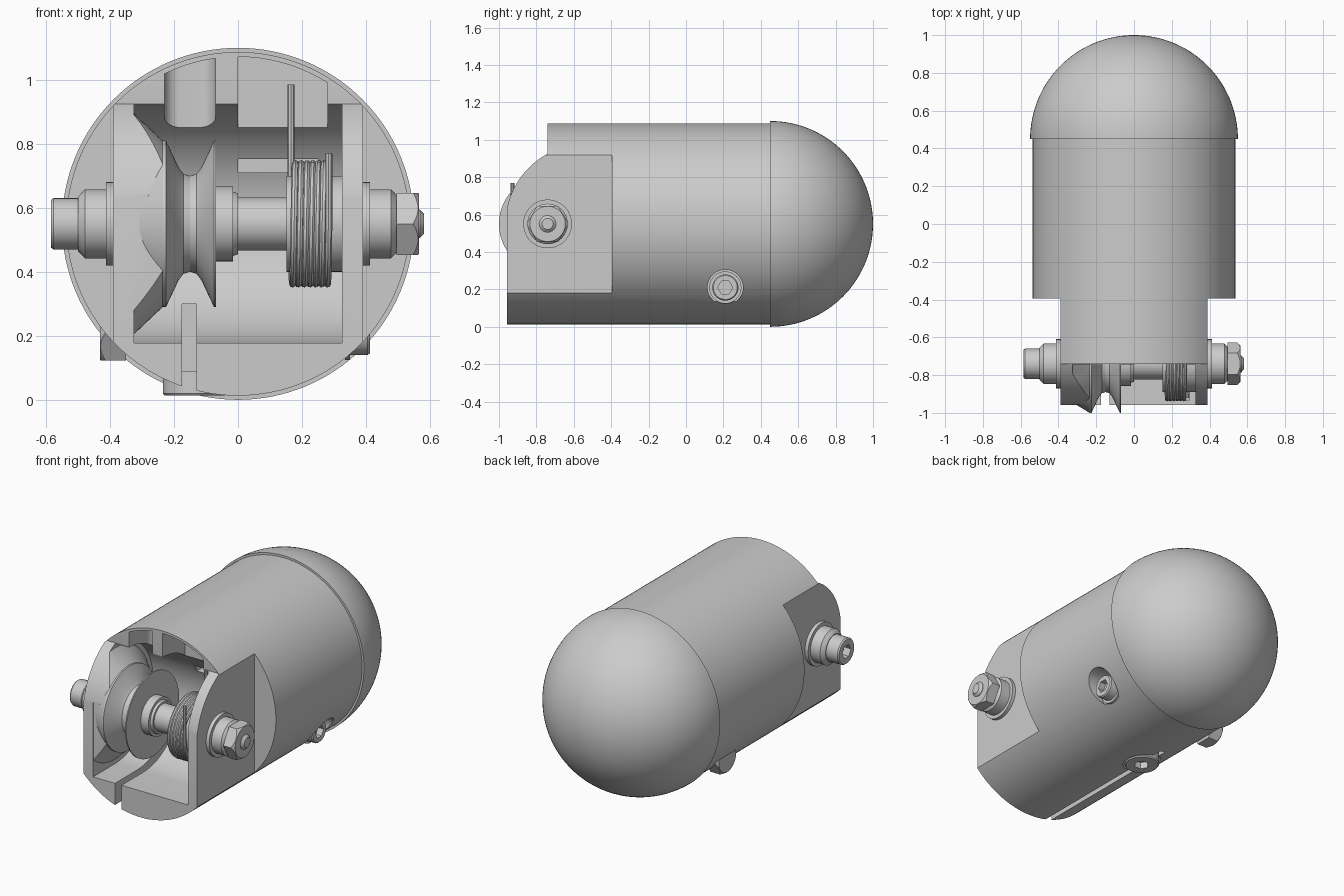
import bpy, bmesh, math

cube = bpy.data.objects.get("Cube")
if cube:
    bpy.data.objects.remove(cube)

grey = bpy.data.materials.new("plain grey")
grey.use_nodes = True
grey.diffuse_color = (0.6, 0.6, 0.6, 1)
grey.node_tree.nodes["Principled BSDF"].inputs["Base Color"].default_value = (0.6, 0.6, 0.6, 1)

PLACE = {"X": lambda t, u, v: (t, u, v),
         "Y": lambda t, u, v: (u, t, v),
         "Z": lambda t, u, v: (u, v, t)}
AXLE = (-0.74, 0.55)      # y, z of the axle
BOLT = (0.21, 0.21)       # y, z of the cross bolt
SCREW = (-0.135, -0.09)   # x, y of the clamp screw


def loft(name, rings, axis):
    """Skin rings of (t, u, v) points, closing both ends."""
    bm = bmesh.new()
    loops = [[bm.verts.new(PLACE[axis](*p)) for p in ring] for ring in rings]
    n = len(loops[0])
    for a, b in zip(loops, loops[1:]):
        for i in range(n):
            j = (i + 1) % n
            bm.faces.new((a[i], a[j], b[j], b[i]))
    bm.faces.new(loops[0])
    bm.faces.new(loops[-1])
    bmesh.ops.recalc_face_normals(bm, faces=bm.faces)
    mesh = bpy.data.meshes.new(name)
    bm.to_mesh(mesh)
    bm.free()
    ob = bpy.data.objects.new(name, mesh)
    bpy.context.collection.objects.link(ob)
    mesh.materials.append(grey)
    return ob


def lathe(name, profile, axis, centre, n=64):
    """Turn (position, radius) pairs about an axis."""
    cu, cv = centre
    turns = [2 * math.pi * i / n for i in range(n)]
    return loft(name, [[(t, cu + r * math.cos(a), cv + r * math.sin(a)) for a in turns]
                       for t, r in profile], axis)


def prism(name, points, axis, a, b):
    return loft(name, [[(t, u, v) for u, v in points] for t in (a, b)], axis)


def box(name, x, y, z):
    return prism(name, [(x[0], y[0]), (x[1], y[0]), (x[1], y[1]), (x[0], y[1])], "Z", *z)


def arc(centre, r, start, end, n=24):
    angles = [math.radians(start + (end - start) * i / n) for i in range(n + 1)]
    return [(centre[0] + r * math.cos(a), centre[1] + r * math.sin(a)) for a in angles]


def activate(ob):
    bpy.ops.object.select_all(action="DESELECT")
    ob.select_set(True)
    bpy.context.view_layer.objects.active = ob


def cut(ob, *cutters, operation="DIFFERENCE"):
    for cutter in cutters:
        cutter.hide_render = True
        mod = ob.modifiers.new("cut", "BOOLEAN")
        mod.operation, mod.solver, mod.object = operation, "EXACT", cutter
        activate(ob)
        bpy.ops.object.modifier_apply(modifier=mod.name)
        bpy.data.objects.remove(cutter)


def smooth(ob):
    activate(ob)
    bpy.ops.object.shade_smooth_by_angle(angle=math.radians(30))


def nose_cutter():
    """Rounds the cheeks and sets the roof back from the front."""
    curve = arc((-0.54, 0.55), 0.425, 180, 118)
    return prism("nose_cutter", [(-1.3, 0.55)] + curve + [(-0.74, 0.93), (-0.74, 1.3), (-1.3, 1.3)],
                 "X", -0.8, 0.8)


# Main body with its fork, cavity, pockets and slit
body = lathe("body", [(-0.957, 0.537), (0.46, 0.537)], "Y", (0, 0.55), 128)
cut(body, nose_cutter())
for s in (-1, 1):
    cut(body, box("cheek_cutter", sorted((s * 0.39, s * 0.8)), (-1.2, -0.395), (-0.2, 1.3)))
cavity = [(-1.2, 0.177)] + arc(AXLE, 0.373, -90, 90, 40) + [(-1.2, 0.923)]
cut(body, prism("cavity_cutter", cavity, "X", -0.325, 0.325))

# Roof pockets, kept inside the outer shell
square_pocket = box("square_pocket", (0, 0.28), (-1, -0.52), (0.7, 1.3))
round_plan = [(-0.23, -1), (-0.07, -1)] + arc((-0.12, -0.57), 0.05, 0, 90, 8) \
    + arc((-0.18, -0.57), 0.05, 90, 180, 8)
round_pocket = prism("round_pocket", round_plan, "Z", 0.7, 1.3)
for pocket in (square_pocket, round_pocket):
    cut(pocket, lathe("shell_limit", [(-2, 0.522), (1, 0.522)], "Y", (0, 0.55), 96),
        operation="INTERSECT")
    cut(body, pocket)
cut(body,
    box("spring_slot", (0, 0.25), (-0.6, -0.34), (0.71, 0.752)),
    box("clamp_slit", (-0.175, -0.13), (-1.2, 0.08), (-0.2, 0.3)),
    lathe("bolt_bore", [(0.34, 0.095), (0.8, 0.095)], "X", BOLT, 48),
    lathe("screw_bore", [(-0.2, 0.11), (0.08, 0.11)], "Z", SCREW, 48))
smooth(body)

# Domed rear end
dome_profile = [(0.45, 0.55)] + [(0.45 + 0.55 * math.sin(a), 0.55 * math.cos(a))
                                 for a in (math.pi / 2 * i / 32 for i in range(1, 32))] + [(1.0, 0.002)]
smooth(lathe("dome", dome_profile, "Y", (0, 0.55), 128))

# Flared guard beside the pulley, trimmed to the cheek outline
guard = lathe("pulley_guard", [(-0.335, 0.36), (-0.325, 0.345), (-0.23, 0.255)], "X", AXLE, 96)
cut(guard, nose_cutter(), box("front_cutter", (-1, 1), (-1.4, -0.955), (-0.5, 1.5)))
smooth(guard)

# Pulley with a rounded V groove
pulley = [(-0.325, 0.205), (-0.235, 0.26), (-0.225, 0.26), (-0.185, 0.175), (-0.17, 0.156),
          (-0.15, 0.15), (-0.13, 0.156), (-0.115, 0.175), (-0.075, 0.26), (-0.068, 0.26),
          (-0.068, 0.117), (-0.015, 0.117), (-0.015, 0.1), (0, 0.095)]
smooth(lathe("pulley", pulley, "X", AXLE, 96))

# Axle sleeve and spring spool
smooth(lathe("axle_sleeve", [(-0.35, 0.083), (0.35, 0.083)], "X", AXLE))
smooth(lathe("spring_spool", [(0.152, 0.15), (0.33, 0.15)], "X", AXLE))

# Torsion spring: coils and two straight legs
coils, steps, radius, wire = 6, 24, 0.188, 0.011
path = [(0.166, AXLE[0] + radius, 0.985)]
for i in range(coils * steps + steps // 2 + 1):
    a = -2 * math.pi * i / steps
    x = 0.166 + 0.118 * i / (coils * steps + steps // 2)
    path.append((x, AXLE[0] + radius * math.cos(a), AXLE[1] + radius * math.sin(a)))
path.append((0.284, AXLE[0] - radius, 0.77))
curve = bpy.data.curves.new("spring", "CURVE")
curve.dimensions = "3D"
curve.bevel_depth, curve.bevel_resolution, curve.use_fill_caps = wire, 2, True
spline = curve.splines.new("POLY")
spline.points.add(len(path) - 1)
for point, co in zip(spline.points, path):
    point.co = (*co, 1)
curve.materials.append(grey)
spring = bpy.data.objects.new("spring", curve)
bpy.context.collection.objects.link(spring)
activate(spring)
bpy.ops.object.convert(target="MESH")
smooth(bpy.context.view_layer.objects.active)

# Stepped bushings outside both cheeks
for side, s in (("left", 1), ("right", -1)):
    steps_out = [(0.38, 0.13), (0.412, 0.13), (0.412, 0.108), (0.478, 0.108), (0.5, 0.085)]
    smooth(lathe(side + "_bushing", [(s * t, r) for t, r in steps_out], "X", AXLE))


def socket_head(name, profile, axis, centre, socket, size):
    head = lathe(name, profile, axis, centre, 48)
    cut(head, lathe("socket_cutter", [(t, size) for t in socket], axis, centre, 6))
    smooth(head)


def hex_nut(name, start, end, size, centre):
    """Hexagon trimmed by a cone so that its outer corners are chamfered."""
    nut = lathe(name, [(start, size), (end, size)], "X", centre, 6)
    d = 0.02 if end > start else -0.02
    cut(nut, lathe("nut_limit", [(start - d, size * 1.1), (end - d, size * 1.02), (end + d / 4, size * 0.8)],
                   "X", centre, 48), operation="INTERSECT")
    smooth(nut)


# Axle bolt head, nut and threaded end
socket_head("axle_bolt_head", [(-0.49, 0.08), (-0.577, 0.08), (-0.585, 0.074)],
            "X", AXLE, (-0.54, -0.65), 0.043)
hex_nut("axle_nut", 0.495, 0.565, 0.112, AXLE)
smooth(lathe("axle_bolt_end", [(0.5, 0.045), (0.568, 0.045), (0.582, 0.03)], "X", AXLE, 32))

# Cross bolt through the lower body
smooth(lathe("cross_bolt_washer", [(0.335, 0.086), (0.35, 0.086)], "X", BOLT, 48))
socket_head("cross_bolt_head", [(0.335, 0.07), (0.405, 0.07), (0.413, 0.064)],
            "X", BOLT, (0.375, 0.5), 0.04)
hex_nut("cross_bolt_nut", -0.35, -0.432, 0.1, BOLT)

# Clamp screw under the slit
socket_head("clamp_screw", [(0.09, 0.1), (0.02, 0.1), (0.013, 0.094)],
            "Z", SCREW, (0.055, -0.1), 0.045)
